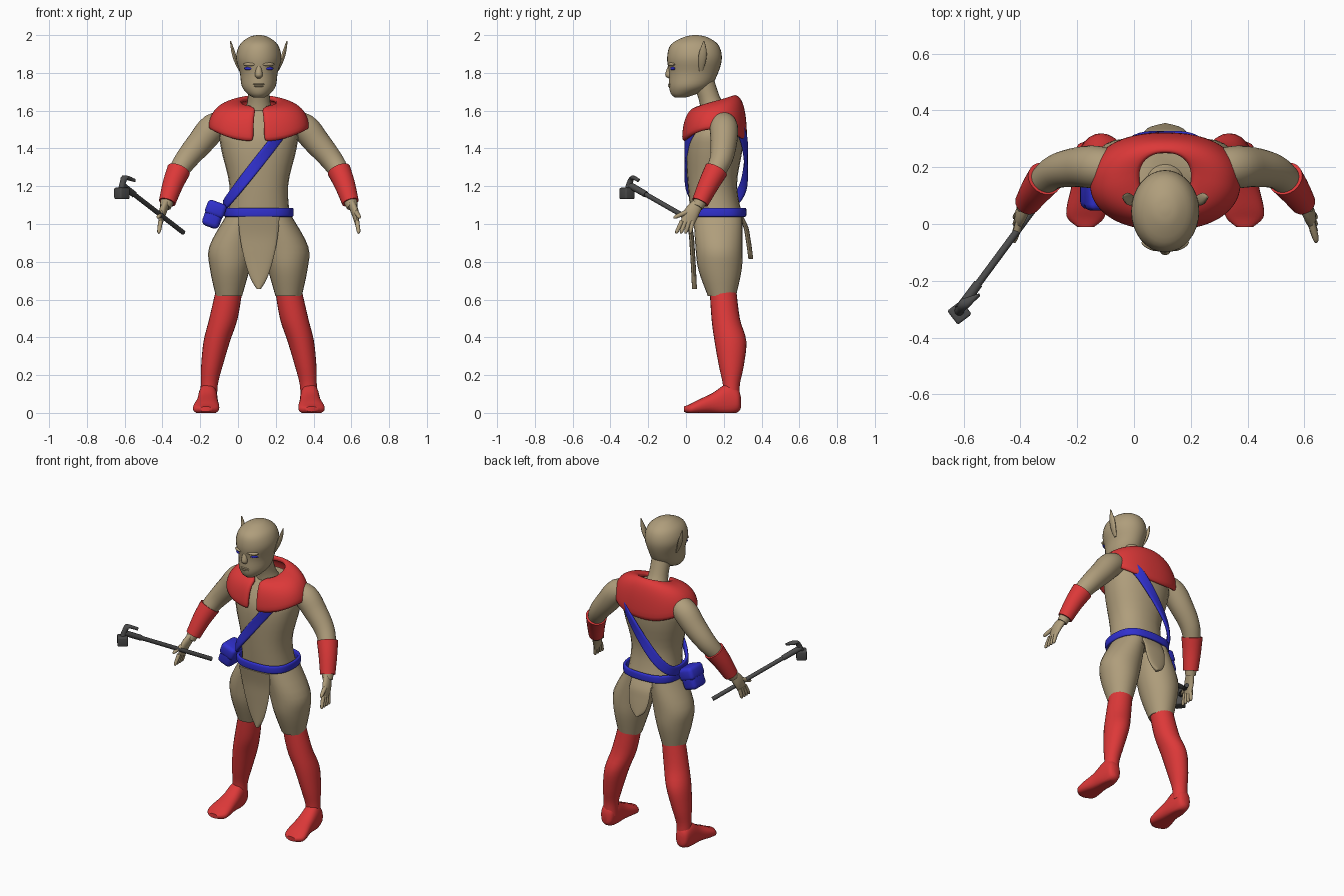
import bpy, bmesh, math
from mathutils import Vector, Matrix

if "Cube" in bpy.data.objects:
    bpy.data.objects.remove(bpy.data.objects["Cube"], do_unlink=True)

CENTRE = (.11, 0, 0)   # the body's mirror plane
UPRIGHT, FORWARD = Vector((0, 0, 1)), Vector((0, 1, 0))
made = []


def material(name, *rgb):
    mat = bpy.data.materials.new(name)
    mat.use_nodes = True
    mat.diffuse_color = (*rgb, 1)
    mat.node_tree.nodes["Principled BSDF"].inputs["Base Color"].default_value = (*rgb, 1)
    return mat


tan = material("tan skin", .43, .34, .2)
red = material("red cloth", .72, .04, .04)
blue = material("blue leather", .03, .03, .62)
grey = material("dark metal", .07, .07, .07)


def finish(name, bm, mat, mirror=False):
    bmesh.ops.recalc_face_normals(bm, faces=bm.faces)
    mesh = bpy.data.meshes.new(name)
    bm.to_mesh(mesh)
    bm.free()
    mesh.materials.append(mat)
    ob = bpy.data.objects.new(name, mesh)
    ob.location = CENTRE
    bpy.context.collection.objects.link(ob)
    if mirror:
        ob.modifiers.new("mirror", 'MIRROR')
    made.append(ob)
    return ob


def rounded(angle, power):
    """Sine and cosine, squared off when the power is below one."""
    return [math.copysign(abs(f) ** power, f) for f in (math.sin(angle), math.cos(angle))]


def spline(rows, closed, steps=4):
    """Smooth interpolation through rows of numbers."""
    count, out = len(rows), []

    def pick(i):
        return rows[i % count] if closed else rows[min(max(i, 0), count - 1)]

    for i in range(count if closed else count - 1):
        near = [pick(i + k) for k in (-1, 0, 1, 2)]
        for s in range(steps):
            t = s / steps
            out.append([b + t / 2 * (c - a + t * (2*a - 5*b + 4*c - d + t * (3*(b - c) + d - a)))
                        for a, b, c, d in zip(*near)])
    return out if closed else out + [rows[-1]]


def loft(name, mat, rows, mirror=False, axis=None, closed=False, hub=None, seg=24, power=1):
    """Skin rings (x, y, z, a, b); a lies along x or away from the hub, b defaults to a."""
    rows = spline([row if len(row) > 4 else (*row, row[-1]) for row in rows], closed)
    points = [Vector(row[:3]) for row in rows]
    last = len(points) - 1
    bm = bmesh.new()
    rings = []
    for i, point in enumerate(points):
        after = points[(i + 1) % len(points)] if closed else points[min(i + 1, last)]
        before = points[i - 1] if closed else points[max(i - 1, 0)]
        along = axis or (after - before).normalized()
        out = (point - hub) if hub else Vector((1, 0, 0))
        out.z = 0
        u = (out - along * out.dot(along)).normalized()
        v = along.cross(u)
        a, b = rows[i][3:]
        ring = []
        for k in range(seg):
            s, c = rounded(math.tau * k / seg, power)
            co = point + u * c * a + v * s * b
            co.z = max(co.z, 0)
            ring.append(bm.verts.new(co))
        rings.append(ring)
    for i in range(last + 1 if closed else last):
        low, high = rings[i], rings[(i + 1) % len(rings)]
        for k in range(seg):
            bm.faces.new((low[k - 1], low[k], high[k], high[k - 1]))
    if not closed:
        bm.faces.new(rings[0])
        bm.faces.new(rings[-1])
    return finish(name, bm, mat, mirror)


def ball(name, mat, at, size, mirror=False, turn=0):
    bm = bmesh.new()
    place = Matrix.Translation(at) @ Matrix.Rotation(turn, 4, 'Z') @ Matrix.Diagonal((*size, 1))
    bmesh.ops.create_uvsphere(bm, u_segments=16, v_segments=10, radius=1, matrix=place)
    finish(name, bm, mat, mirror)


def box(name, mat, at, size, turn, axis, bevel):
    bm = bmesh.new()
    place = Matrix.Translation(at) @ Matrix.Rotation(turn, 4, axis) @ Matrix.Diagonal((*size, 1))
    bmesh.ops.create_cube(bm, size=1, matrix=place)
    bmesh.ops.bevel(bm, geom=bm.edges[:], offset=bevel, segments=3, affect='EDGES', profile=.5)
    finish(name, bm, mat)


def flap(name, y_top, y_tip, z_tip, width, taper):
    """Hanging cloth that narrows to a rounded tip."""
    rows = []
    for t in (0, .25, .5, .75, .9, 1):
        y = y_top + (y_tip - y_top) * math.sqrt(t)
        z = 1.04 + (z_tip - 1.04) * t
        rows.append((0, y, z, max(width * (1 - t ** taper) ** .6, .01), .013))
    loft(name, tan, rows, axis=UPRIGHT)


def hoop(name, radius, depth, height, slope, width):
    """Flat band round the body, tilted by the slope."""
    rows = []
    for k in range(16):
        s, c = rounded(math.tau * k / 16, .75)
        rows.append((radius * s, .16 - depth * c, height + slope * radius * s, .01, width))
    loft(name, blue, rows, closed=True, hub=Vector((0, .16, 0)), power=.6)


# Head from chin to crown: height, front, back, half width
skull = [(1.67, -.06, 0, .03), (1.69, -.08, .06, .06), (1.73, -.09, .13, .09), (1.8, -.09, .17, .1),
         (1.88, -.1, .19, .12), (1.95, -.08, .17, .1), (1.99, -.01, .11, .05), (2, .04, .06, .01)]
loft("head", tan, [(0, (front + back) / 2, z, half, (back - front) / 2) for z, front, back, half in skull],
     axis=UPRIGHT, seg=32)
loft("neck", tan, [(0, .17, 1.56, .09), (0, .13, 1.65, .06), (0, .09, 1.76, .06)], axis=UPRIGHT)
loft("nose", tan, [(0, -.08, 1.85, .01), (0, -.09, 1.79, .02), (0, -.08, 1.77, .01)], axis=UPRIGHT, seg=12)
for part, z, half in (("upper_lip", 1.74, .03), ("lower_lip", 1.73, .025)):
    ball(part, tan, (0, -.085, z), (half, .01, .006))
ball("brow", tan, (.05, -.077, 1.845), (.036, .014, .01), mirror=True, turn=.4)
ball("eye", blue, (.055, -.07, 1.823), (.026, .01, .008), mirror=True, turn=.4)
loft("ear", tan, [(.1, .08, 1.81, .005, .01), (.12, .085, 1.86, .01, .02), (.135, .09, 1.91, .01, .02),
                  (.15, .095, 1.97, .003)], mirror=True, axis=UPRIGHT, seg=12)

# Torso
loft("torso", tan, [(0, .17, 1, .17, .14), (0, .14, 1.2, .155, .13), (0, .15, 1.4, .2, .15),
                    (0, .16, 1.5, .2, .14), (0, .17, 1.62, .1, .08)], axis=UPRIGHT, power=.9)

# Shoulder cape, open down the front: r runs outward from the neck, fall runs down to the hem
bm = bmesh.new()
grid = []
for k in range(9):
    bend = math.pi / 2 * k / 8
    r, fall = math.sin(bend), (1 - math.cos(bend)) ** 1.3
    gap = max(.08, .5 - 1.3 * r)
    row = []
    for j in range(49):
        angle = gap + (math.tau - 2 * gap) * j / 48
        s, c = rounded(angle, .88)
        top = 1.64 - .03 * math.cos(angle)
        hem = 1.5 - .065 * math.cos(angle) ** 2
        row.append(bm.verts.new((s * (.09 + .165 * r), .165 - .015 * r - c * (.085 + .075 * r),
                                 top + (hem - top) * fall)))
    grid.append(row)
for upper, lower in zip(grid, grid[1:]):
    for j in range(48):
        bm.faces.new((upper[j], upper[j + 1], lower[j + 1], lower[j]))
cape = finish("shoulder_cape", bm, red)
thickness = cape.modifiers.new("thickness", 'SOLIDIFY')
thickness.thickness, thickness.offset = .028, 0
rounding = cape.modifiers.new("rounding", 'SUBSURF')
rounding.levels = rounding.render_levels = 1

# Arms, cuffs and hands
loft("arm", tan, [(.16, .19, 1.54, .06), (.24, .2, 1.51, .075), (.31, .2, 1.43, .07), (.385, .185, 1.34, .06),
                  (.435, .145, 1.26, .05), (.475, .09, 1.15, .04), (.495, .06, 1.09, .03)], mirror=True)
loft("cuff", red, [(.424, .16, 1.285, .063), (.455, .12, 1.21, .055), (.485, .075, 1.115, .045)], mirror=True)
loft("palm", tan, [(.49, .065, 1.11, .02, .03), (.51, .03, 1.06, .02, .04), (.52, .005, 1, .01, .036)],
     mirror=True, seg=16)
for i in range(4):
    base = Vector((.52, .019 * i - .022, 1.015))
    tip = Vector((.53, .025 * i - .053, .95))
    loft(f"finger_{i + 1}", tan, [(*base, .012), (*base.lerp(tip, .8), .01), (*tip, .004)], mirror=True, seg=10)
loft("thumb", tan, [(.51, .02, 1.07, .014), (.53, -.05, 1.04, .011), (.53, -.065, 1.03, .003)],
     mirror=True, seg=10)

# Breeches, stockings and shoes
loft("breeches", tan, [(.085, .17, 1.04, .09, .13), (.14, .175, .88, .122, .125), (.153, .18, .76, .105, .115),
                       (.158, .19, .62, .07, .075)], mirror=True, axis=UPRIGHT)
loft("stocking", red, [(.155, .195, .66, .07), (.187, .21, .5, .075), (.222, .235, .38, .07, .084),
                       (.248, .24, .25, .057, .066), (.262, .24, .15, .045), (.265, .24, .07, .045)],
     mirror=True, axis=UPRIGHT)
loft("shoe", red, [(.27, .29, .055, .015, .03), (.27, .275, .065, .04, .06), (.27, .22, .07, .05, .085),
                   (.272, .14, .05, .057, .055), (.278, .06, .03, .069, .037), (.28, .02, .02, .064, .026),
                   (.28, -.01, .02, .03, .014)], mirror=True, axis=FORWARD, power=.85)

# Loincloth, belt, shoulder strap and pouch
flap("front_flap", .01, .045, .655, .11, 1.5)
flap("back_flap", .29, .343, .815, .075, 4)
hoop("belt", .175, .15, 1.062, 0, .024)
hoop("strap", .18, .157, 1.33, 1.27, .03)
box("pouch", blue, (-.24, .115, 1.045), (.095, .125, .13), .35, 'Y', .025)
box("pouch_lid", blue, (-.228, .115, 1.078), (.105, .135, .08), .35, 'Y', .022)

# Hammer held in the right hand
butt, hub = Vector((-.4, .14, .955)), Vector((-.725, -.3, 1.207))
loft("hammer_handle", grey, [(*butt, .013), (*hub, .013)], seg=12)
loft("hammer_socket", grey, [(*butt.lerp(hub, .8), .017), (*hub, .018)], seg=12)
box("hammer_head", grey, hub - Vector((0, .012, .045)), (.062, .062, .06), .65, 'Z', .008)
loft("hammer_claw", grey, [(-.727, -.308, 1.18, .018), (-.718, -.295, 1.225, .016), (-.705, -.28, 1.245, .02, .012),
                           (-.655, -.25, 1.23, .004, .01)], seg=10)

# Smooth shading with sharp edges kept
bpy.ops.object.select_all(action='DESELECT')
for ob in made:
    ob.select_set(True)
bpy.context.view_layer.objects.active = made[0]
bpy.ops.object.shade_smooth_by_angle(angle=math.radians(50))
